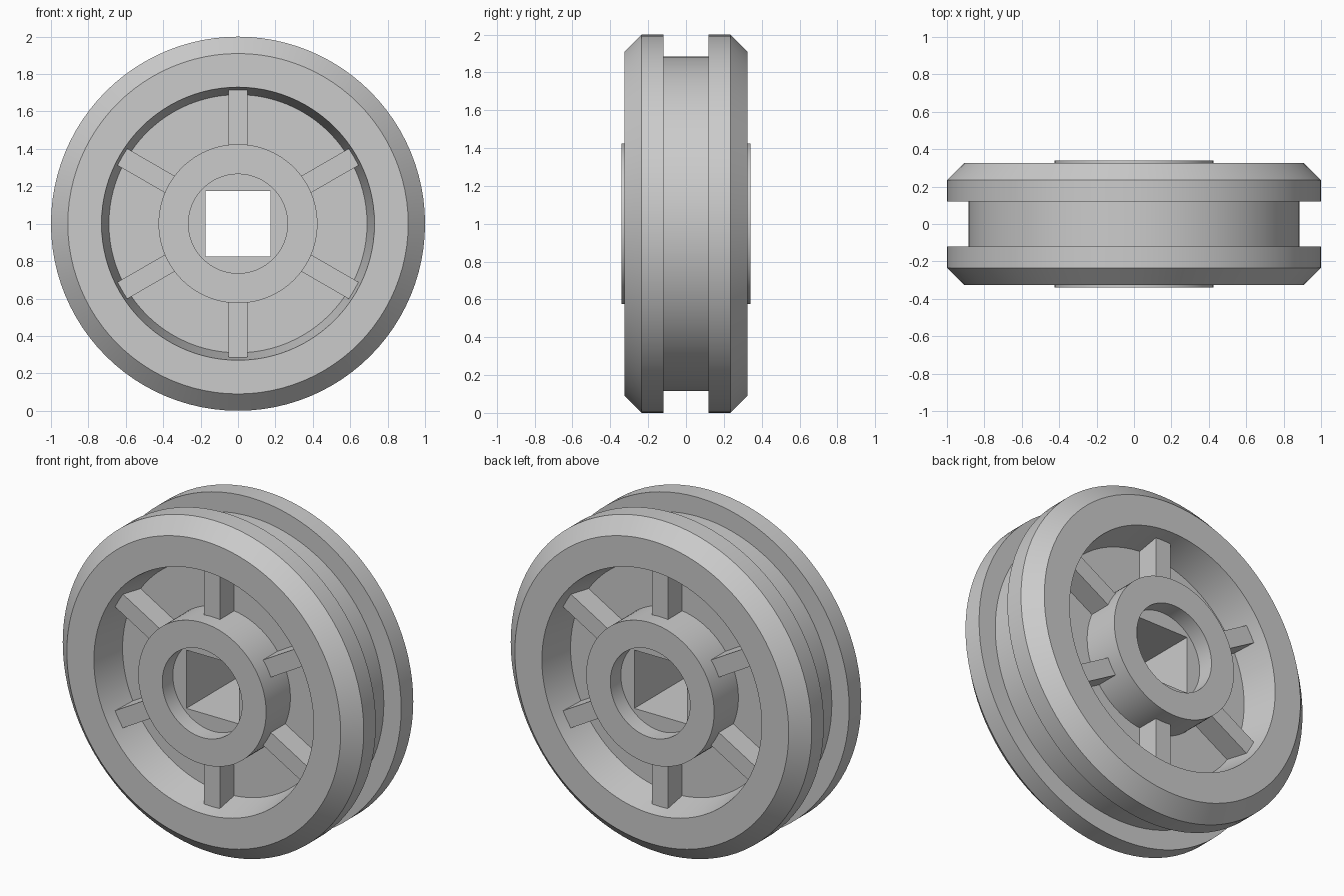
import bpy, bmesh, math
from mathutils import Matrix

if "Cube" in bpy.data.objects:
    bpy.data.objects.remove(bpy.data.objects["Cube"])

SEGMENTS = 96
HOLE = 0.175          # half width of the square axle hole
WEB, RIB_FACE = 0.11, 0.247
CENTRE = Matrix.Translation((0, 0, 1))

grey = bpy.data.materials.new("light grey")
grey.diffuse_color = (0.6, 0.6, 0.6, 1)
grey.use_nodes = True
grey.node_tree.nodes["Principled BSDF"].inputs["Base Color"].default_value = grey.diffuse_color


def finish(bm, name):
    bmesh.ops.recalc_face_normals(bm, faces=bm.faces)
    bm.transform(CENTRE)
    mesh = bpy.data.meshes.new(name)
    bm.to_mesh(mesh)
    bm.free()
    mesh.materials.append(grey)
    obj = bpy.data.objects.new(name, mesh)
    bpy.context.collection.objects.link(obj)
    return obj


# Wheel body: half profile (radius, y) from axle hole out to groove, then mirrored
half = [(None, 0.24), (0.265, 0.24), (0.265, 0.34), (0.425, 0.34),
        (0.425, WEB), (0.69, WEB), (0.73, 0.325), (0.91, 0.325),
        (1.0, 0.235), (1.0, 0.12), (0.885, 0.12)]
profile = [(r, -y) for r, y in half] + half[::-1]

bm = bmesh.new()
rings = []
for r, y in profile:
    ring = []
    for i in range(SEGMENTS):
        a = 2 * math.pi * i / SEGMENTS
        c, s = math.cos(a), math.sin(a)
        # a radius of None marks the square axle hole
        rad = HOLE / max(abs(c), abs(s)) if r is None else r
        ring.append(bm.verts.new((rad * c, y, rad * s)))
    rings.append(ring)
for k, ring in enumerate(rings):
    nxt = rings[(k + 1) % len(rings)]
    for i in range(SEGMENTS):
        j = (i + 1) % SEGMENTS
        bm.faces.new((ring[i], ring[j], nxt[j], nxt[i]))
wheel = finish(bm, "wheel_body")
bpy.context.view_layer.objects.active = wheel
wheel.select_set(True)
bpy.ops.object.shade_smooth_by_angle(angle=math.radians(30))

# Six ribs on each face, running from the hub to the rim wall
for side, name in ((-1, "front_ribs"), (1, "back_ribs")):
    bm = bmesh.new()
    for i in range(6):
        spin = Matrix.Rotation(i * math.pi / 3, 4, 'Y')
        place = Matrix.Translation((0, side * (WEB + RIB_FACE - 0.01) / 2, 0.5625))
        size = Matrix.Diagonal((0.104, RIB_FACE - WEB + 0.01, 0.305, 1))
        bmesh.ops.create_cube(bm, size=1, matrix=spin @ place @ size)
    finish(bm, name)
